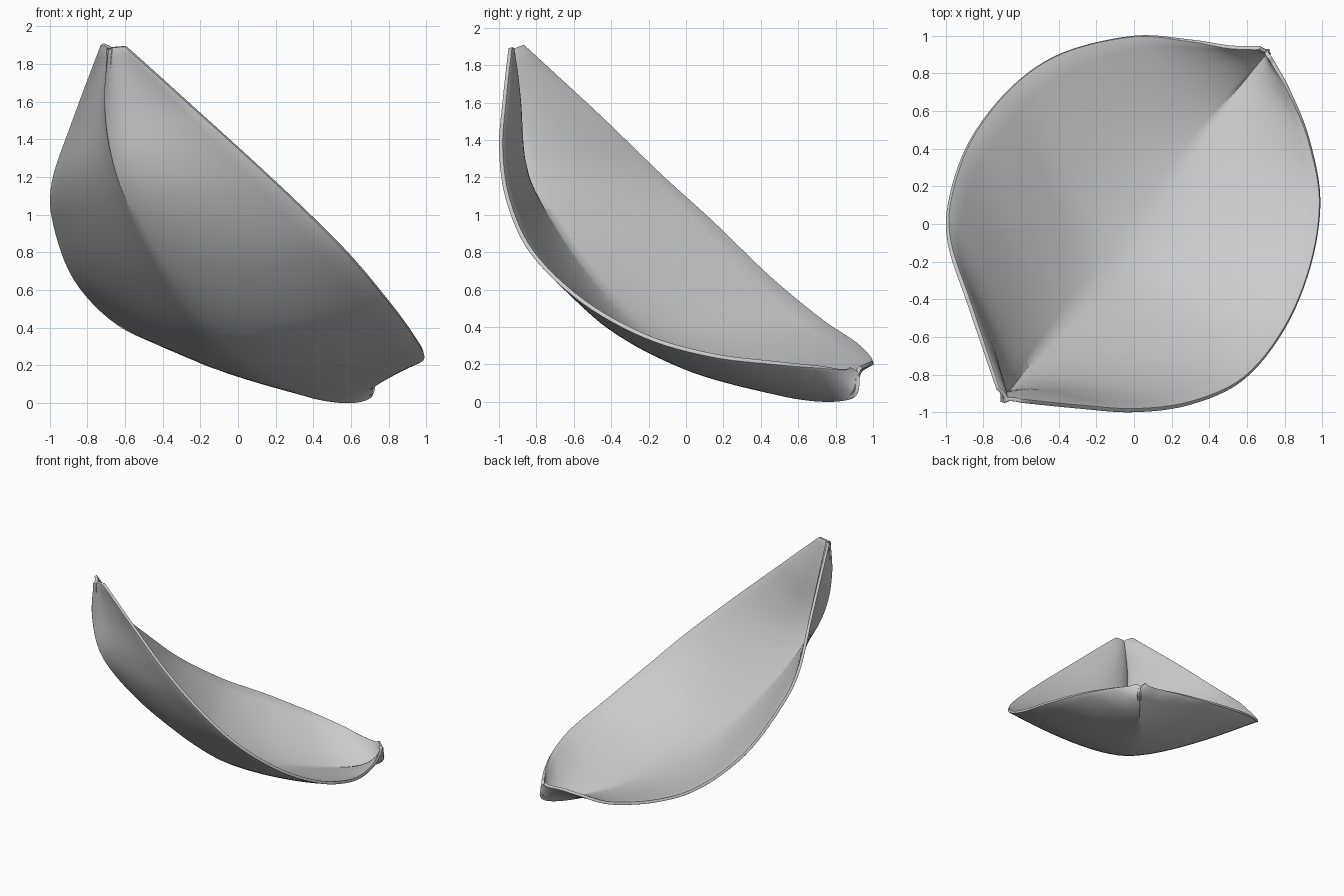
import bpy
from mathutils import Vector

old = bpy.data.objects.get("Cube")
if old:
    bpy.data.objects.remove(old, do_unlink=True)

# Stations from the raised tip to the low tip: near rim, keel, far rim
STATIONS = [
    ((-.60, -.95, 1.89), (-.69, -.95, 1.88), (-.73, -.88, 1.9)),
    ((-.30, -.98, 1.62), (-.71, -.94, 1.6), (-.88, -.44, 1.5)),
    ((0, -1, 1.35), (-.67, -.9, 1.3), (-.99, -.1, 1.17)),
    ((.3, -.96, 1.07), (-.57, -.77, 1.02), (-.98, .15, .94)),
    ((.58, -.83, .79), (-.38, -.52, .66), (-.87, .45, .65)),
    ((.8, -.56, .53), (-.14, -.2, .33), (-.65, .73, .42)),
    ((.94, -.22, .34), (.12, .16, .135), (-.38, .91, .3)),
    ((.99, .13, .24), (.36, .49, .035), (0, 1, .21)),
    ((.93, .46, .2), (.55, .72, 0), (.3, .98, .19)),
    ((.83, .71, .18), (.67, .87, .01), (.5, .95, .18)),
    ((.76, .84, .17), (.72, .92, .05), (.62, .945, .17)),
    ((.73, .89, .18), (.71, .93, .14), (.67, .945, .18)),
]
SUB = 6        # steps between stations
HALF = 12      # steps from keel to rim
ACROSS = Vector((1, -1, 0)).normalized()


def spline(points, steps):
    """Smooth curve through the points."""
    pts = [Vector(p) for p in points]
    pts = [2 * pts[0] - pts[1]] + pts + [2 * pts[-1] - pts[-2]]
    out = []
    for a, b, c, d in zip(pts, pts[1:], pts[2:], pts[3:]):
        for i in range(steps):
            t = i / steps
            out.append(b + (c - a) * t / 2
                       + (2 * a - 5 * b + 4 * c - d) * t ** 2 / 2
                       + (3 * b - a - 3 * c + d) * t ** 3 / 2)
    return out + [pts[-2]]


def flank(keel, rim, middle, pinch):
    """Curve from the keel to one rim: full amidships, hollow when pinched."""
    spread = .33 - .2 * pinch
    control = (keel + ACROSS * (rim - keel).dot(ACROSS) * spread
               + (middle - keel) * .7 * pinch)
    return [keel * (1 - t) ** 2 + control * 2 * t * (1 - t) + rim * t ** 2
            for t in (i / HALF for i in range(HALF + 1))]


def make_material(name, colour):
    mat = bpy.data.materials.new(name)
    mat.use_nodes = True
    mat.diffuse_color = colour
    bsdf = next(n for n in mat.node_tree.nodes if n.type == "BSDF_PRINCIPLED")
    bsdf.inputs["Base Color"].default_value = colour
    return mat


# Loft the curved shell, pinched towards both tips
near, keel, far = (spline(line, SUB) for line in zip(*STATIONS))
verts, faces = [], []
for i, (n, k, f) in enumerate(zip(near, keel, far)):
    place = i / (len(keel) - 1)
    pinch = max(0, 1 - 2.2 * min(place, 1 - place))
    middle = (n + f) / 2
    verts += flank(k, n, middle, pinch)[::-1] + flank(k, f, middle, pinch)[1:]
row = 2 * HALF + 1
for i in range(len(keel) - 1):
    for j in range(row - 1):
        a = i * row + j
        faces.append((a, a + 1, a + row + 1, a + row))

mesh = bpy.data.meshes.new("shell")
mesh.from_pydata(verts, [], faces)
mesh.update()
if sum(p.normal.z * p.area for p in mesh.polygons) > 0:
    mesh.flip_normals()      # outside faces downwards
mesh.materials.append(make_material("light grey", (.6, .6, .6, 1)))
shell = bpy.data.objects.new("shell", mesh)
bpy.context.collection.objects.link(shell)

# Thin wall grown inwards, with a softened lip
wall = shell.modifiers.new("wall", "SOLIDIFY")
wall.thickness = .022
wall.offset = -1
lip = shell.modifiers.new("lip", "BEVEL")
lip.width = .007
lip.segments = 2
lip.limit_method = "ANGLE"
lip.angle_limit = 1

bpy.context.view_layer.objects.active = shell
shell.select_set(True)
bpy.ops.object.shade_smooth_by_angle(angle=1)
